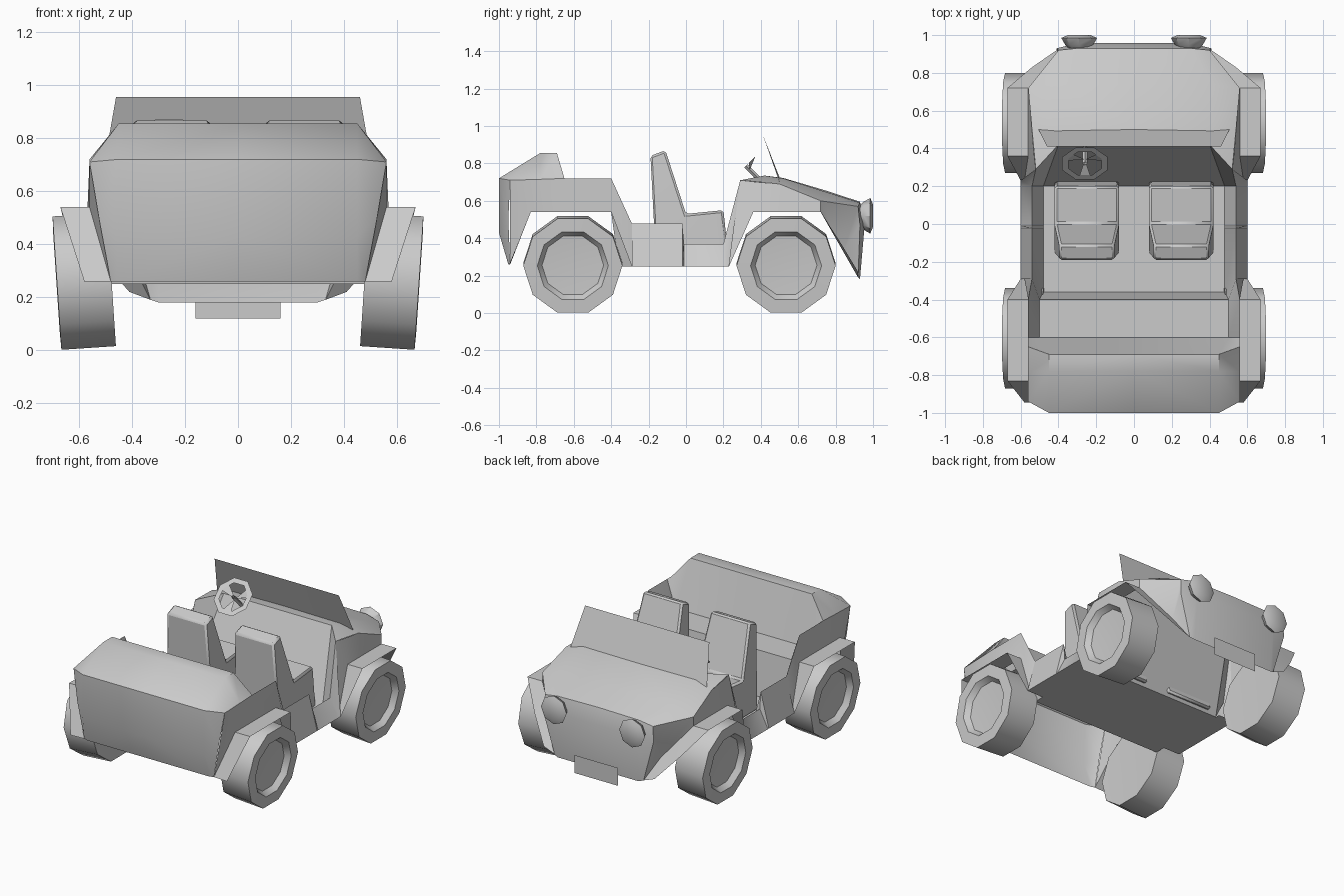
import bpy, bmesh
from math import sin, cos, pi, radians
from mathutils import Vector

if "Cube" in bpy.data.objects:
    bpy.data.objects.remove(bpy.data.objects["Cube"])


def make(name, verts, faces, mirror=False):
    bm = bmesh.new()
    vs = [bm.verts.new(v) for v in verts]
    for f in faces:
        bm.faces.new([vs[i] for i in f])
    bmesh.ops.remove_doubles(bm, verts=bm.verts, dist=0.0005)
    bmesh.ops.recalc_face_normals(bm, faces=bm.faces)
    me = bpy.data.meshes.new(name)
    bm.to_mesh(me)
    bm.free()
    ob = bpy.data.objects.new(name, me)
    bpy.context.collection.objects.link(ob)
    if mirror:
        ob.modifiers.new("Mirror", 'MIRROR').merge_threshold = 0.001
    return ob


def sheet(name, rows, mirror=True):
    """Skin a grid of points; one half, mirrored across x = 0."""
    n = len(rows[0])
    verts = [p for r in rows for p in r]
    faces = [(i*n + j, i*n + j + 1, (i+1)*n + j + 1, (i+1)*n + j)
             for i in range(len(rows) - 1) for j in range(n - 1)]
    return make(name, verts, faces, mirror)


def lathe(name, profile, segs, mirror=True):
    """Revolve (radius, x) points round the x axis."""
    verts = [(x, r*cos(2*pi*k/segs), r*sin(2*pi*k/segs))
             for r, x in profile for k in range(segs)]
    faces = []
    for i in range(len(profile) - 1):
        for k in range(segs):
            q = (k + 1) % segs
            faces.append((i*segs + k, i*segs + q, (i+1)*segs + q, (i+1)*segs + k))
    return make(name, verts, faces)


# Rear shell: top, sloping back and tail
sheet("rear_shell", [
    [(0, -.69, .855), (.45, -.69, .855), (.56, -.65, .72)],
    [(0, -.78, .855), (.45, -.78, .855), (.56, -.78, .715)],
    [(0, -1, .72), (.45, -1, .72), (.56, -.94, .71)],
    [(0, -1, .43), (.45, -1, .43), (.525, -.95, .5)],
    [(0, -.95, .26), (.45, -.95, .26), (.48, -.94, .26)]])

# Rear side wall with wheel-arch flare
sheet("rear_side", [
    [(.56, -.94, .71), (.56, -.78, .715), (.56, -.65, .72), (.56, -.4, .72), (.54, -.29, .48)],
    [(.48, -.94, .26), (.56, -.83, .54), (.56, -.65, .54), (.56, -.4, .54), (.58, -.29, .25)],
    [(.58, -.945, .26), (.67, -.83, .54), (.67, -.65, .54), (.67, -.4, .54), (.6, -.29, .25)]])

# Door sill with step-in dip
sill = [(-.29, .48), (-.02, .48), (-.01, .37), (.2, .37), (.29, .71)]
sheet("sill", [
    [(.54 if z < .6 else .52, y, z) for y, z in sill],
    [(.6, min(y, .23), .25) for y, z in sill],
    [(.48, min(y, .23), .25) for y, z in sill]])

# Hood and nose
sheet("hood", [
    [(0, .42, .735), (.4, .42, .735), (.52, .29, .71)],
    [(0, .52, .722), (.42, .52, .72), (.54, .5, .69)],
    [(0, .74, .657), (.42, .74, .65), (.56, .72, .6)],
    [(0, .93, .595), (.3, .93, .59), (.4, .92, .57)],
    [(0, .957, .49), (.3, .957, .49), (.41, .93, .47)],
    [(0, .93, .18), (.3, .93, .18), (.33, .92, .19)]])

# Front side wall with wheel-arch flare
sheet("front_side", [
    [(.52, .29, .71), (.53, .38, .7), (.54, .5, .69), (.56, .72, .6), (.4, .92, .57), (.41, .93, .47)],
    [(.58, .23, .25), (.56, .36, .54), (.56, .5, .54), (.56, .72, .54), (.40, .84, .33), (.33, .92, .19)],
    [(.6, .23, .25), (.67, .36, .54), (.67, .5, .54), (.67, .72, .54), (.54, .83, .37), (.41, .92, .22)]])

# Cabin lining: rear bench, floor, dash
def liner(y, z, x, wall):
    return [(0, y, z), (x, y, z), wall]

sheet("cabin", [
    liner(-.69, .855, .45, (.56, -.65, .72)),
    liner(-.6, .54, .5, (.56, -.6, .72)),
    liner(-.4, .54, .5, (.56, -.4, .72)),
    liner(-.36, .25, .48, (.54, -.29, .48)),
    liner(-.02, .25, .48, (.54, -.02, .48)),
    liner(-.01, .25, .48, (.54, -.01, .37)),
    liner(.2, .25, .48, (.54, .2, .37)),
    liner(.42, .735, .4, (.52, .29, .71))])

# Windshield and number plate
sheet("windshield", [
    [(0, .5, .725), (.505, .5, .7)],
    [(0, .41, .955), (.46, .41, .955)]])
sheet("plate", [
    [(0, .95, .12), (.16, .95, .12)],
    [(0, .95, .24), (.16, .95, .24)]])

# Seats: side profile extruded, narrower at the top
seat = [(-.16, .27), (-.19, .84), (-.11, .87), (0, .53), (.2, .55), (.23, .27)]
n = len(seat)
verts = []
for side in (-1, 1):
    for y, z in seat:
        w = .145 if z > .8 else .17
        verts.append((.25 + side*w, y, z))
faces = [(i, (i+1) % n, (i+1) % n + n, i + n) for i in range(n)]
# side caps split into backrest and cushion
for o in (0, n):
    faces += [(o, o+1, o+2, o+3), (o, o+3, o+4, o+5)]
seats = make("seat", verts, faces, True)
bev = seats.modifiers.new("Bevel", 'BEVEL')
bev.width = .012
bev.segments = 1

# Wheels: ten-sided, dished, cambered outward at the top
for label, y in (("rear", -.605), ("front", .535)):
    for side in (-1, 1):
        w = lathe(label + "_wheel",
                  [(0, -.1), (.2, -.1), (.265, -.103), (.265, .103),
                   (.19, .105), (.165, .07), (0, .06)], 10)
        w.location = (.58*side, y, .26)
        w.rotation_euler = (0, radians(3.8), 0 if side > 0 else pi)
        if side < 0:
            w.rotation_euler = (0, radians(3.8) * -1, 0)
            w.scale.x = -1

# Headlights: eight-sided flaring cones
for side in (-1, 1):
    h = lathe("headlight", [(0, -.03), (.05, -.025), (.075, 0), (.095, .035), (.06, .05), (0, .05)], 8)
    h.location = (.29*side, .95, .52)
    h.rotation_euler = (0, 0, pi/2)

# Steering wheel: flat octagonal rim with three spokes, on a column
centre = Vector((-.26, .32, .787))
up, right, axis = Vector((0, .7, .7)), Vector((1, 0, 0)), Vector((0, .7, -.7))

def on_wheel(r, a):
    return centre + right*(r*cos(a)) + up*(r*sin(a))

rim = [[on_wheel(r, 2*pi*(k + .5)/8) for k in range(9)] for r in (.095, .13)]
sheet("steering_rim", rim, False)
for k in range(3):
    a = pi*1.5 + k*2*pi/3
    make("steering_spoke", [on_wheel(.1, a - .3), on_wheel(.1, a + .3), centre + axis*.03], [(0, 1, 2)])
col = []
for t in (0, .14):
    col.append([centre + axis*t + right*(.013*cos(k*pi/2)) + up*(.013*sin(k*pi/2)) for k in range(5)])
sheet("steering_column", col, False)

# Soft shading with crisp edges
bpy.ops.object.select_all(action='SELECT')
bpy.context.view_layer.objects.active = seats
bpy.ops.object.shade_smooth_by_angle(angle=radians(38))
